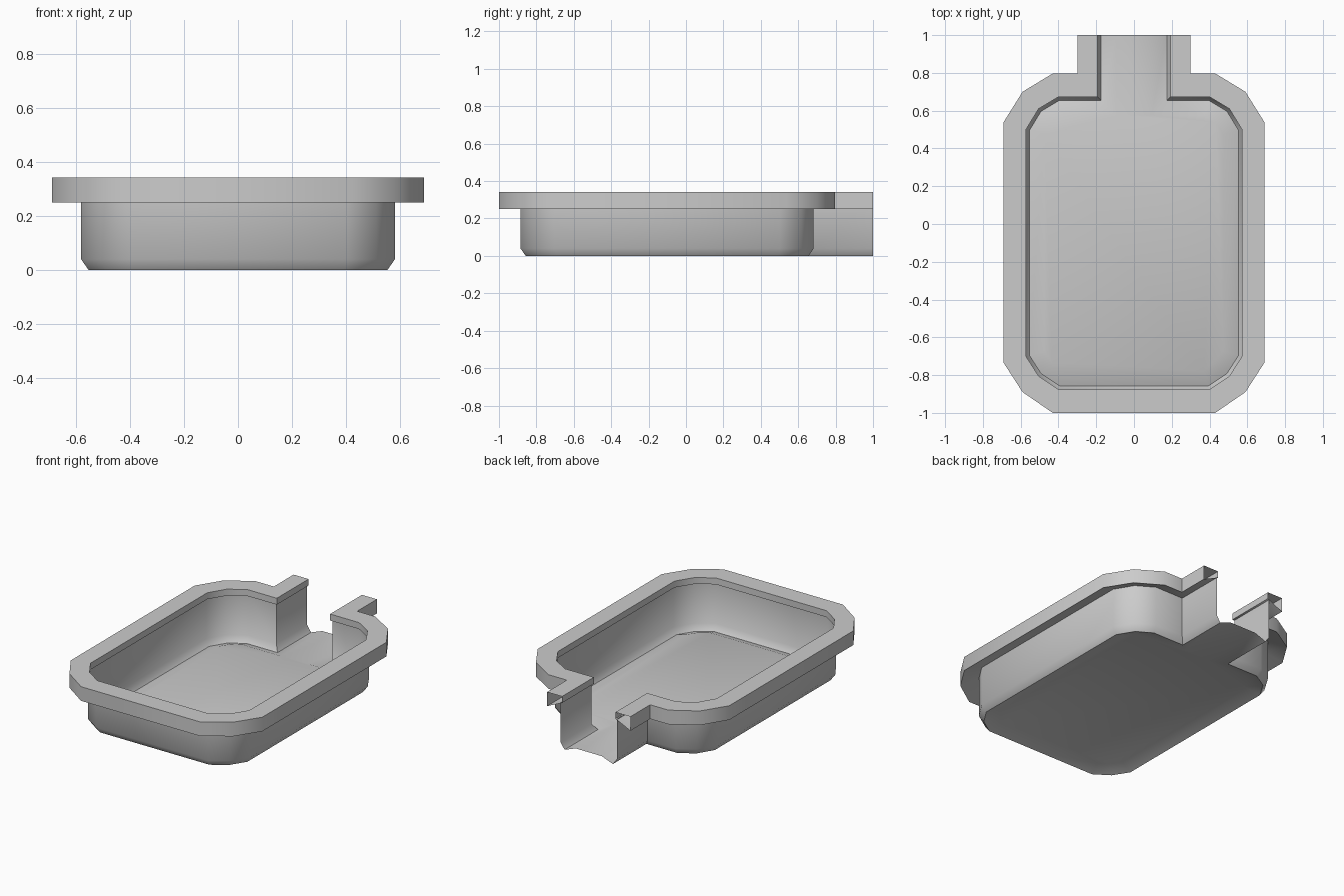
import bpy, bmesh, math
from mathutils import Vector

cube = bpy.data.objects.get("Cube")
if cube:
    bpy.data.objects.remove(cube)

grey = bpy.data.materials.new("plain grey")
grey.use_nodes = True
colour = (0.6, 0.6, 0.6, 1)
grey.diffuse_color = colour
grey.node_tree.nodes["Principled BSDF"].inputs["Base Color"].default_value = colour

# Half outlines running from the spout mouth round to the front
OUTER = [(.30, 1), (.30, .797), (.43, .797), (.59, .70), (.69, .54),
         (.69, -.735), (.59, -.89), (.43, -1)]
INNER = [(.192, 1), (.192, .673), (.40, .673), (.505, .61), (.572, .50),
         (.572, -.70), (.505, -.805), (.40, -.875)]


def mirrored(half):
    pts = [Vector(p) for p in half]
    return pts + [Vector((-p.x, p.y)) for p in reversed(pts)]


def offset(path, d):
    """Move an open path sideways by d (positive is outward), with mitred corners."""
    normals = []
    for a, b in zip(path, path[1:]):
        t = (b - a).normalized()
        normals.append(Vector((-t.y, t.x)))
    result = []
    for i, p in enumerate(path):
        n1 = normals[max(i - 1, 0)]
        n2 = normals[min(i, len(normals) - 1)]
        result.append(p + (n1 + n2) * d / (1 + n1.dot(n2)))
    return result


def ring(bm, path, z):
    return [bm.verts.new((p.x, p.y, z)) for p in path]


def bridge(bm, a, b):
    for i in range(len(a) - 1):
        bm.faces.new((a[i], a[i + 1], b[i + 1], b[i]))


def finish(bm, name):
    bmesh.ops.recalc_face_normals(bm, faces=bm.faces)
    mesh = bpy.data.meshes.new(name)
    bm.to_mesh(mesh)
    bm.free()
    mesh.materials.append(grey)
    obj = bpy.data.objects.new(name, mesh)
    bpy.context.collection.objects.link(obj)
    bpy.ops.object.select_all(action='DESELECT')
    obj.select_set(True)
    bpy.context.view_layer.objects.active = obj
    bpy.ops.object.shade_smooth_by_angle(angle=math.radians(50))


outer, inner = mirrored(OUTER), mirrored(INNER)
wall = offset(inner, .010)
foot = offset(inner, -.018)
crown = offset(foot, -.08)
RIM_BASE, LIP_BASE, RIM_TOP = .25, .30, .342

# Hollow rim with a short inner lip and sloping underside, open at the spout ends
bm = bmesh.new()
section = [ring(bm, outer, RIM_BASE), ring(bm, outer, RIM_TOP),
           ring(bm, inner, RIM_TOP), ring(bm, inner, LIP_BASE)]
for i in range(4):
    bridge(bm, section[i], section[(i + 1) % 4])
finish(bm, "rim")

# Thin basin: walls, chamfered foot and a slightly raised floor
bm = bmesh.new()
levels = [ring(bm, wall, LIP_BASE), ring(bm, wall, .04),
          ring(bm, foot, 0), ring(bm, crown, .03)]
for a, b in zip(levels, levels[1:]):
    bridge(bm, a, b)
bm.faces.new(levels[-1])
finish(bm, "basin")
